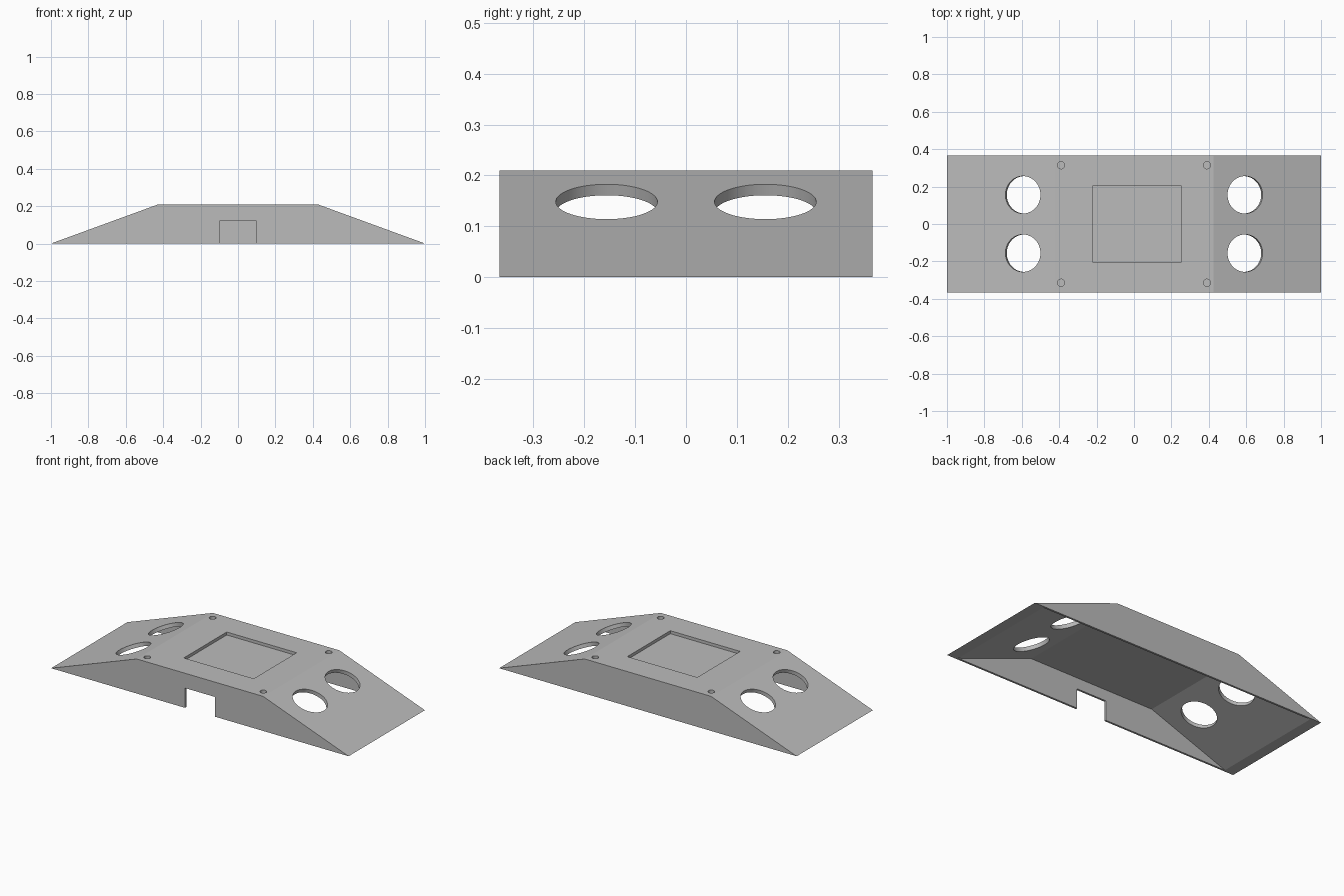
import bpy
import math
from mathutils import Vector

default_cube = bpy.data.objects.get("Cube")
if default_cube:
    bpy.data.objects.remove(default_cube, do_unlink=True)

HALF_LEN, HALF_TOP, HALF_DEPTH, HEIGHT = 1.0, 0.425, 0.366, 0.21
SKIN, WALL = 0.023, 0.012
RUN = HALF_LEN - HALF_TOP
SLOPE = math.atan2(HEIGHT, RUN)

grey = bpy.data.materials.new("plain grey")
grey.use_nodes = True
colour = (0.5, 0.5, 0.5, 1)
grey.diffuse_color = colour
grey.node_tree.nodes["Principled BSDF"].inputs["Base Color"].default_value = colour


def prism(name, profile, half_depth):
    """Extrude an x-z profile along y."""
    n = len(profile)
    verts = [(x, y, z) for y in (-half_depth, half_depth) for x, z in profile]
    faces = [tuple(range(n)), tuple(reversed(range(n, 2 * n)))]
    faces += [(i, i + n, (i + 1) % n + n, (i + 1) % n) for i in range(n)]
    mesh = bpy.data.meshes.new(name)
    mesh.from_pydata(verts, [], faces)
    obj = bpy.data.objects.new(name, mesh)
    bpy.context.collection.objects.link(obj)
    mesh.materials.append(grey)
    return obj


def box(name, low, high):
    low, high = Vector(low), Vector(high)
    bpy.ops.mesh.primitive_cube_add(size=1, location=(low + high) / 2)
    obj = bpy.context.object
    obj.name = name
    obj.scale = high - low
    return obj


def cylinder(name, radius, depth, location, tilt=0):
    bpy.ops.mesh.primitive_cylinder_add(vertices=64, radius=radius, depth=depth,
                                        location=location, rotation=(0, tilt, 0))
    obj = bpy.context.object
    obj.name = name
    return obj


# Ramp-ended housing
body = prism("housing", [(-HALF_LEN, 0), (HALF_LEN, 0),
                         (HALF_TOP, HEIGHT), (-HALF_TOP, HEIGHT)], HALF_DEPTH)


# Hollow underside, offset evenly from the ramps and deck
def inner_x(z):
    return HALF_LEN - SKIN / math.sin(SLOPE) - z * RUN / HEIGHT


floor, ceiling = -0.05, HEIGHT - SKIN
cutters = [prism("hollow_cutter", [(-inner_x(floor), floor), (inner_x(floor), floor),
                                   (inner_x(ceiling), ceiling), (-inner_x(ceiling), ceiling)],
                 HALF_DEPTH - WALL)]

# Cable notch in the front wall
cutters.append(box("notch_cutter", (-0.1, -0.5, -0.1), (0.1, -0.3, 0.12)))

# Shallow rectangular tray in the deck
cutters.append(box("tray_cutter", (-0.22, -0.206, HEIGHT - 0.018), (0.25, 0.206, 0.3)))

# Round ramp openings and blind screw holes
hole_x = 0.594
hole_z = HEIGHT * (HALF_LEN - hole_x) / RUN
for sx in (-1, 1):
    for sy in (-1, 1):
        cutters.append(cylinder("opening_cutter", 0.1, 0.12,
                                (sx * hole_x, sy * 0.156, hole_z), sx * SLOPE))
        cutters.append(cylinder("screw_cutter", 0.019, 0.036,
                                (sx * 0.39, sy * 0.314, HEIGHT)))

# Cut everything out of the housing
for cutter in cutters:
    cutter.hide_render = True
    cut = body.modifiers.new(cutter.name, "BOOLEAN")
    cut.operation = "DIFFERENCE"
    cut.solver = "EXACT"
    cut.object = cutter
    bpy.ops.object.select_all(action="DESELECT")
    body.select_set(True)
    bpy.context.view_layer.objects.active = body
    bpy.ops.object.modifier_apply(modifier=cut.name)
    bpy.data.objects.remove(cutter, do_unlink=True)

# Single colour throughout, smooth hole walls with crisp edges
body.data.materials.clear()
body.data.materials.append(grey)
for face in body.data.polygons:
    face.material_index = 0
bpy.ops.object.shade_smooth_by_angle(angle=math.radians(15))
